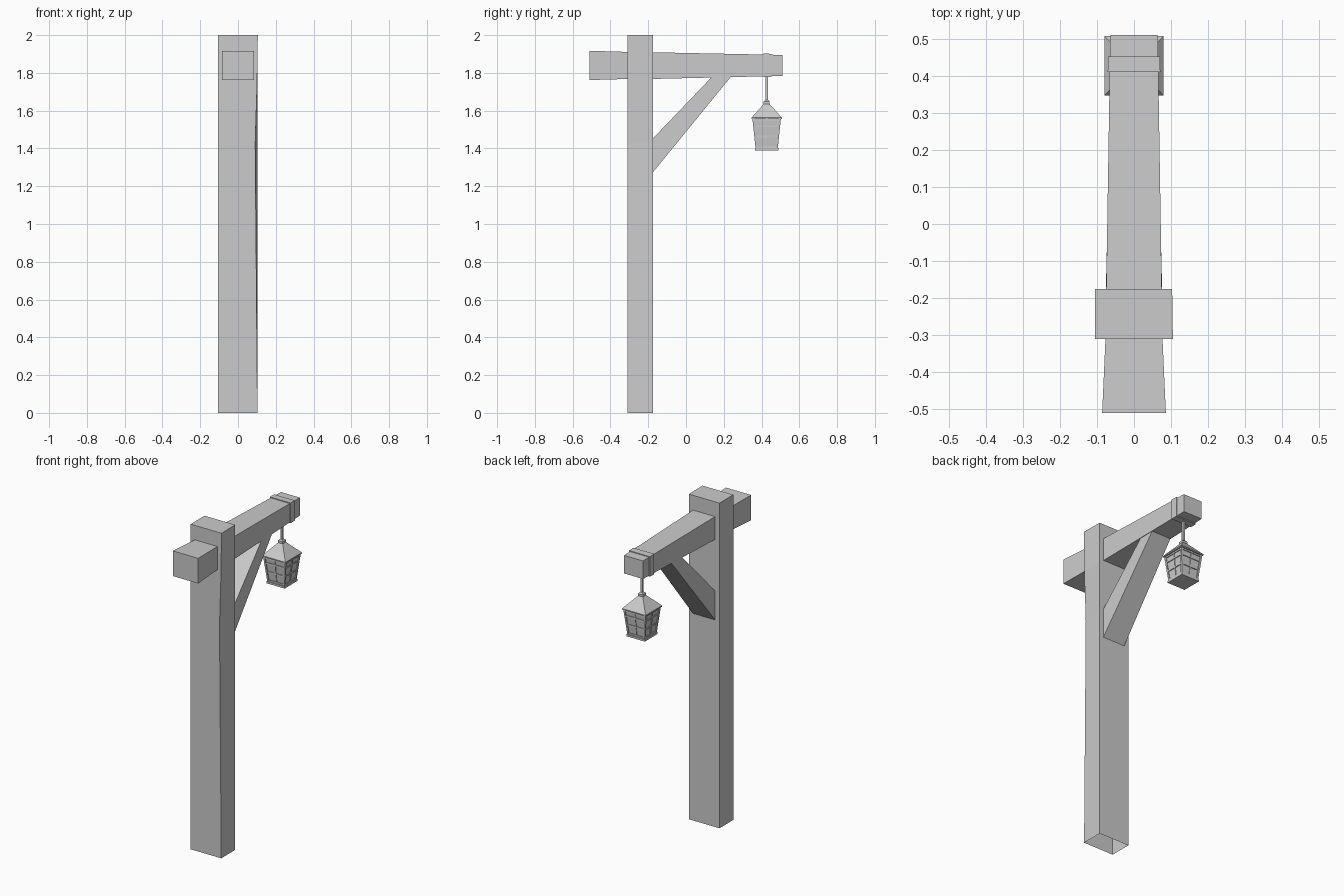
import bpy
import bmesh
from mathutils import Vector

if "Cube" in bpy.data.objects:
    bpy.data.objects.remove(bpy.data.objects["Cube"])

LY = 0.427  # lantern centre along y


def loft(name, rings, cap_start=True, cap_end=True):
    """Skin a list of four-point rings into one flat-shaded object."""
    bm = bmesh.new()
    vs = [[bm.verts.new(p) for p in r] for r in rings]
    for a, b in zip(vs, vs[1:]):
        n = len(a)
        for i in range(n):
            j = (i + 1) % n
            bm.faces.new((a[i], a[j], b[j], b[i]))
    caps = []
    if cap_start:
        caps.append(bm.faces.new(vs[0][::-1]))
    if cap_end:
        caps.append(bm.faces.new(vs[-1]))
    bmesh.ops.recalc_face_normals(bm, faces=bm.faces)
    me = bpy.data.meshes.new(name)
    bm.to_mesh(me)
    bm.free()
    ob = bpy.data.objects.new(name, me)
    bpy.context.collection.objects.link(ob)
    return ob


def y_ring(y, hx, z0, z1):
    return [(-hx, y, z0), (hx, y, z0), (hx, y, z1), (-hx, y, z1)]


def z_ring(z, h, cy=LY):
    return [(-h, cy - h, z), (h, cy - h, z), (h, cy + h, z), (-h, cy + h, z)]


def bar(name, p, q, w):
    """Square bar between two points."""
    p, q = Vector(p), Vector(q)
    d = (q - p).normalized()
    ref = Vector((0, 0, 1)) if abs(d.z) < 0.7 else Vector((1, 0, 0))
    u = d.cross(ref).normalized() * w / 2
    v = d.cross(u).normalized() * w / 2
    return loft(name, [[c + u + v, c - u + v, c - u - v, c + u - v] for c in (p, q)])


# Post: open underneath, front right edge slightly worn
def post_ring(z, fx):
    return [(-0.105, -0.31, z), (fx, -0.31, z), (0.103, -0.175, z), (-0.105, -0.175, z)]


loft("post", [post_ring(0, 0.103), post_ring(1.43, 0.091), post_ring(1.74, 0.101),
              post_ring(2.0, 0.105)], cap_start=False)

# Tapered cross beam
loft("beam", [y_ring(-0.51, 0.086, 1.762, 1.917), y_ring(-0.31, 0.077, 1.768, 1.911),
              y_ring(-0.175, 0.075, 1.768, 1.909), y_ring(0.51, 0.064, 1.784, 1.895)])

# Band around the beam end
loft("beam_band", [y_ring(0.41, 0.071, 1.777, 1.902), y_ring(0.452, 0.070, 1.778, 1.901)])

# Diagonal brace
loft("brace", [[(-0.076, -0.178, 1.27), (0.076, -0.178, 1.27),
                (0.076, -0.178, 1.45), (-0.076, -0.178, 1.45)],
               [(-0.066, 0.24, 1.782), (0.066, 0.24, 1.782),
                (0.066, 0.14, 1.782), (-0.066, 0.14, 1.782)]])

# Hanging rod and lantern cap
bar("hanging_rod", (0, LY, 1.64), (0, LY, 1.785), 0.012)
loft("lantern_cap", [z_ring(1.632, 0.016), z_ring(1.648, 0.016), z_ring(1.656, 0.008)])

# Lantern roof, glass body and base
loft("lantern_roof", [z_ring(1.556, 0.08), z_ring(1.563, 0.08), z_ring(1.638, 0.013)])
Z0, Z1, H0, H1 = 1.398, 1.558, 0.053, 0.07
loft("lantern_glass", [z_ring(Z0, H0), z_ring(Z1, H1)])
loft("lantern_base", [z_ring(1.39, 0.062), z_ring(1.402, 0.062)])


def half_at(z):
    return H0 + (H1 - H0) * (z - Z0) / (Z1 - Z0)


# Lantern lattice: corner bars, centre bars and horizontal rails on four sides
for sx, sy in ((1, 0), (0, 1), (-1, 0), (0, -1)):
    side, along = Vector((sx, sy, 0)), Vector((-sy, sx, 0))

    def at(t, z):
        h = half_at(z)
        return side * h + along * t * h + Vector((0, LY, z))

    bar("lantern_corner_bar", at(1, Z0), at(1, Z1), 0.011)
    bar("lantern_centre_bar", at(0, Z0), at(0, Z1), 0.008)
    for z in (1.408, 1.463, 1.518, 1.55):
        bar("lantern_rail", at(-1, z), at(1, z), 0.009)
